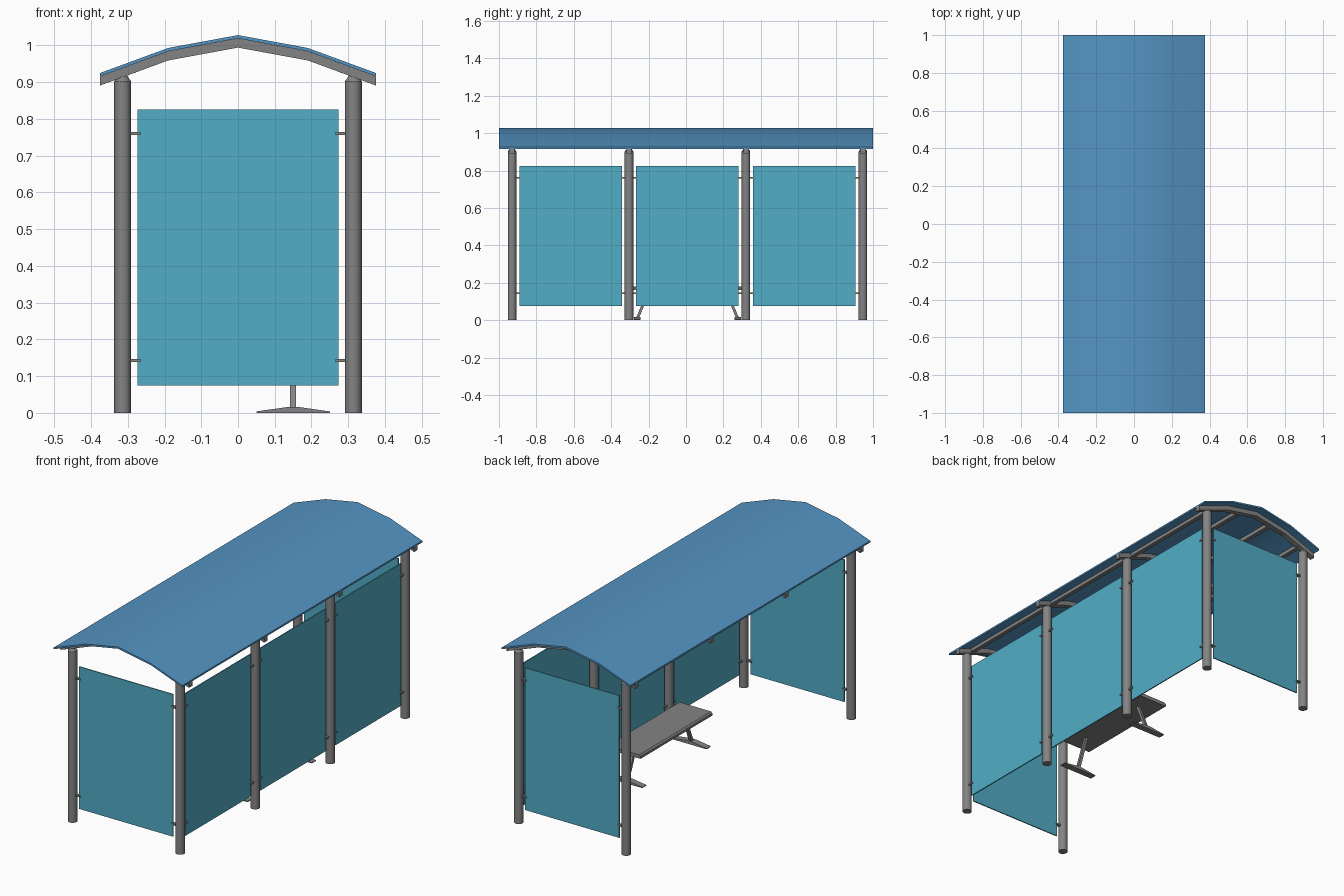
import bpy, bmesh, math
from mathutils import Vector

if "Cube" in bpy.data.objects:
    bpy.data.objects.remove(bpy.data.objects["Cube"])


def material(name, rgb):
    m = bpy.data.materials.new(name)
    m.diffuse_color = (*rgb, 1)
    m.use_nodes = True
    m.node_tree.nodes["Principled BSDF"].inputs["Base Color"].default_value = m.diffuse_color
    return m


GREY = material("grey metal", (0.23, 0.23, 0.23))
GLASS = material("teal glass", (0.085, 0.42, 0.57))
BLUE = material("blue roofing", (0.09, 0.30, 0.55))

YC = 0.008                                        # centre of the frame
POST_X = 0.314
POST_Y = [YC + d for d in (-0.938, -0.3125, 0.3125, 0.938)]
ROOF = [(-0.375, 0.925), (-0.19, 0.993), (0, 1.028), (0.19, 0.993), (0.375, 0.925)]


def finish(name, bm, mat, smooth=False):
    bmesh.ops.recalc_face_normals(bm, faces=bm.faces)
    me = bpy.data.meshes.new(name)
    bm.to_mesh(me)
    bm.free()
    me.materials.append(mat)
    ob = bpy.data.objects.new(name, me)
    bpy.context.collection.objects.link(ob)
    if smooth:
        bpy.ops.object.select_all(action='DESELECT')
        ob.select_set(True)
        bpy.context.view_layer.objects.active = ob
        bpy.ops.object.shade_smooth_by_angle(angle=math.radians(32))
    return ob


def box(name, centre, size, mat):
    bm = bmesh.new()
    bmesh.ops.create_cube(bm, size=1)
    for v in bm.verts:
        v.co = Vector(c + a * s for c, a, s in zip(centre, v.co, size))
    return finish(name, bm, mat)


def extrude_y(name, profile, y0, y1, mat, smooth=False):
    """Closed x/z profile swept along y."""
    bm = bmesh.new()
    a = [bm.verts.new((x, y0, z)) for x, z in profile]
    b = [bm.verts.new((x, y1, z)) for x, z in profile]
    n = len(a)
    for i in range(n):
        j = (i + 1) % n
        bm.faces.new((a[i], a[j], b[j], b[i]))
    bm.faces.new(a)
    bm.faces.new(b)
    return finish(name, bm, mat, smooth)


def lathe(name, x, y, profile, mat, n=16):
    """Solid of revolution around a vertical axis from (radius, z) pairs."""
    bm = bmesh.new()
    rings = [[bm.verts.new((x + r * math.cos(k * math.tau / n),
                            y + r * math.sin(k * math.tau / n), z))
              for k in range(n)] for r, z in profile]
    for lo, hi in zip(rings, rings[1:]):
        for k in range(n):
            j = (k + 1) % n
            bm.faces.new((lo[k], lo[j], hi[j], hi[k]))
    bm.faces.new(rings[0])
    bm.faces.new(rings[-1])
    return finish(name, bm, mat, True)


def roof_strip(top, bottom):
    """Profile following the roof line between two depths below it."""
    return [(x, z - top) for x, z in ROOF] + [(x, z - bottom) for x, z in reversed(ROOF)]


def roof_z(x):
    for (x0, z0), (x1, z1) in zip(ROOF, ROOF[1:]):
        if x0 <= x <= x1:
            return z0 + (z1 - z0) * (x - x0) / (x1 - x0)


# Posts: four along the glazed side, two at the open corners
posts = [(POST_X, y) for y in POST_Y] + [(-POST_X, POST_Y[0]), (-POST_X, POST_Y[3])]
for x, y in posts:
    lathe("post", x, y, [(0.023, 0), (0.023, 0.902), (0.014, 0.915), (0.012, 0.918)], GREY)

# Roof sheet, arched beams and purlins
extrude_y("roof_sheet", roof_strip(0, 0.009), -1, 1, BLUE, True)
for y in POST_Y:
    extrude_y("arched_beam", roof_strip(0.0092, 0.034), y - 0.014, y + 0.014, GREY)
for x in (-0.29, -0.1, 0.1, 0.29):
    box("purlin", (x, YC, roof_z(x) - 0.021), (0.022, 1.876, 0.02), GREY)


# Glass panels with four clamps each
def glass_panel(p, q):
    p, q = Vector((*p, 0)), Vector((*q, 0))
    mid, d = (p + q) / 2, (q - p).normalized()
    along_x = abs(d.x) > 0.5

    def size(length, thick, height):
        return (length, thick, height) if along_x else (thick, length, height)

    half = (q - p).length / 2
    box("glass_panel", (mid.x, mid.y, 0.45), size(0.548, 0.006, 0.75), GLASS)
    for z in (0.143, 0.76):
        for s in (-1, 1):
            c = mid + d * s * (half - 0.034)
            box("panel_clamp", (c.x, c.y, z), size(0.030, 0.016, 0.008), GREY)


for y0, y1 in zip(POST_Y, POST_Y[1:]):
    glass_panel((POST_X, y0), (POST_X, y1))
for y in (POST_Y[0], POST_Y[3]):
    glass_panel((-POST_X, y), (POST_X, y))

# Bench seat with chamfered long edges
BX = 0.15
seat = [(BX - 0.1, 0.160), (BX + 0.1, 0.160), (BX + 0.1, 0.172), (BX + 0.092, 0.179),
        (BX - 0.092, 0.179), (BX - 0.1, 0.172)]
extrude_y("bench_seat", seat, YC - 0.3, YC + 0.3, GREY)

# Bench feet and slanted legs
foot = [(BX - 0.1, 0), (BX + 0.1, 0), (BX + 0.1, 0.004), (BX + 0.015, 0.016),
        (BX - 0.015, 0.016), (BX - 0.1, 0.004)]
for s in (-1, 1):
    y = YC + s * 0.268
    extrude_y("bench_foot", foot, y - 0.017, y + 0.017, GREY)
    leg = box("bench_leg", (BX, y, 0.085), (0.016, 0.016, 0.15), GREY)
    for v in leg.data.vertices:
        v.co.y -= s * (v.co.z - 0.01) * 0.42
